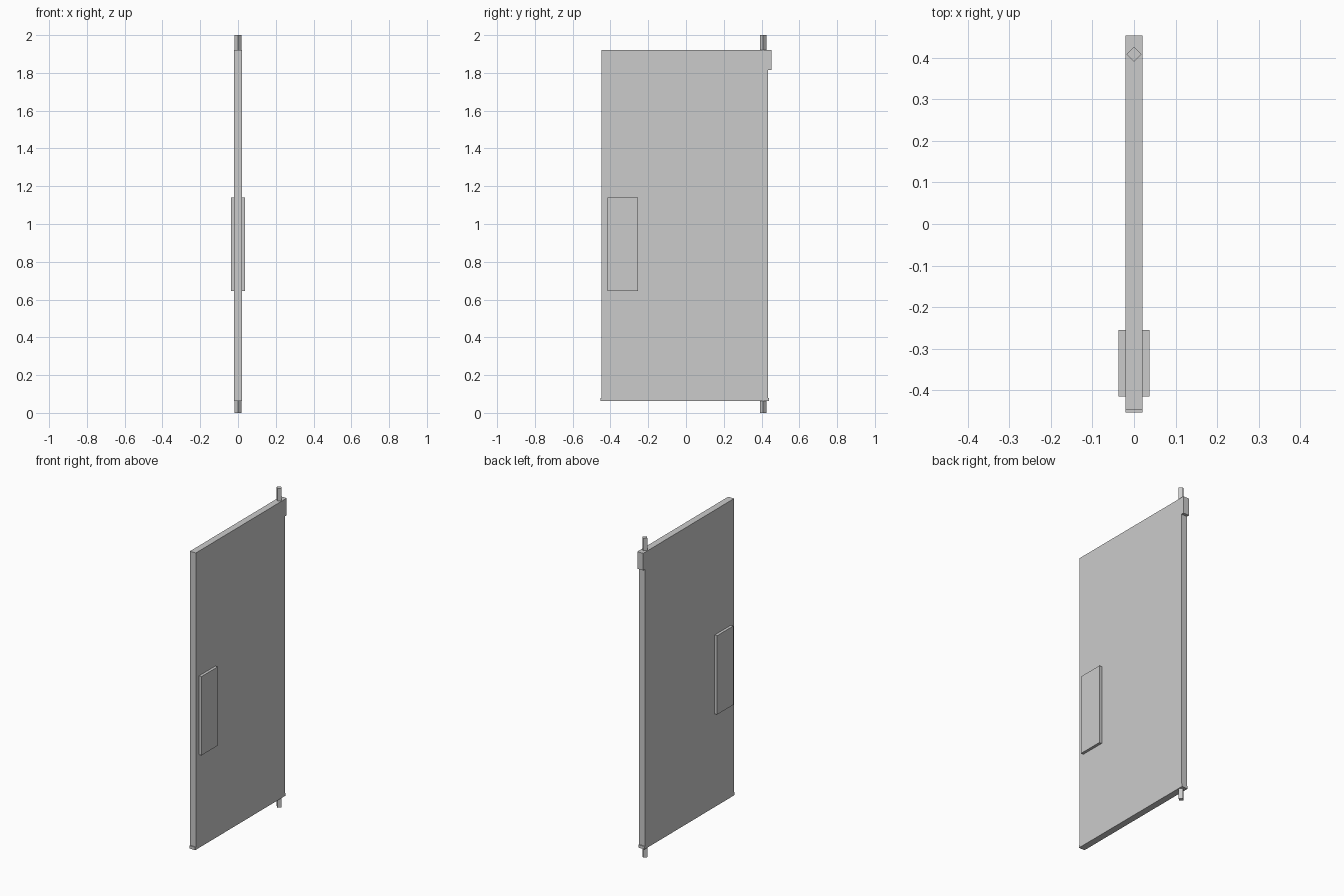
import bpy, bmesh, math

if "Cube" in bpy.data.objects:
    bpy.data.objects.remove(bpy.data.objects["Cube"])

HALF = 0.0205           # half thickness of the door
BOTTOM, TOP = 0.062, 1.922
RAIL_TOP, PATCH_BOTTOM = 0.08, 1.815
PIVOT_Y = 0.408


def plate(name, outline, x0, x1):
    """Extrude a (y, z) outline along x."""
    bm = bmesh.new()
    face = bm.faces.new([bm.verts.new((x0, y, z)) for y, z in outline])
    new = bmesh.ops.extrude_face_region(bm, geom=[face])["geom"]
    verts = [v for v in new if isinstance(v, bmesh.types.BMVert)]
    bmesh.ops.translate(bm, verts=verts, vec=(x1 - x0, 0, 0))
    bmesh.ops.recalc_face_normals(bm, faces=bm.faces[:])
    mesh = bpy.data.meshes.new(name)
    bm.to_mesh(mesh)
    bm.free()
    obj = bpy.data.objects.new(name, mesh)
    bpy.context.collection.objects.link(obj)
    return obj


def rect(y0, y1, z0, z1):
    return [(y0, z0), (y1, z0), (y1, z1), (y0, z1)]


def pivot_pin(name, z0, z1):
    """Square pin turned so that a corner faces each axis."""
    bpy.ops.mesh.primitive_cylinder_add(
        vertices=4, radius=0.0175, depth=z1 - z0,
        location=(0, PIVOT_Y, (z0 + z1) / 2))
    bpy.context.object.name = name


# Door panel, notched at the upper hinge corner for the patch fitting
plate("door_panel", [(-0.447, RAIL_TOP), (0.435, RAIL_TOP), (0.435, PATCH_BOTTOM),
                     (0.19, PATCH_BOTTOM), (0.19, TOP), (-0.447, TOP)], -HALF, HALF)

# Upper patch fitting and lower rail
plate("top_patch_fitting", rect(0.19, 0.453, PATCH_BOTTOM, TOP), -HALF, HALF)
plate("bottom_rail", rect(-0.453, 0.44, BOTTOM, RAIL_TOP), -HALF, HALF)

# Push plates on both faces
for side, label in ((1, "right"), (-1, "left")):
    plate("push_plate_" + label, rect(-0.415, -0.255, 0.646, 1.14),
          side * HALF, side * 0.0375)

# Pivot pins above and below
pivot_pin("bottom_pivot_pin", 0, BOTTOM)
pivot_pin("top_pivot_pin", TOP, 2.0)
